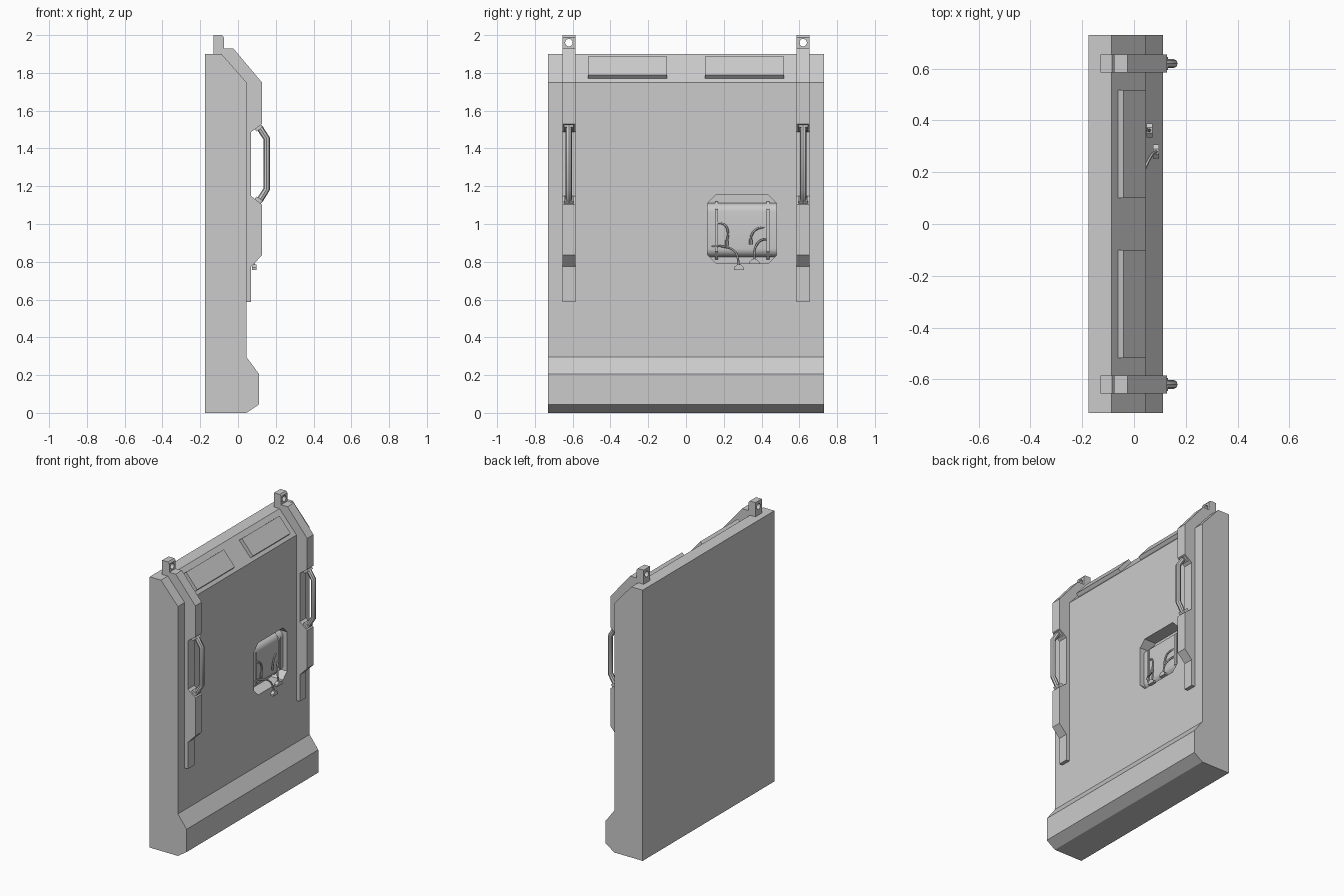
import bpy, bmesh, math
from mathutils import Vector, Matrix

if "Cube" in bpy.data.objects:
    bpy.data.objects.remove(bpy.data.objects["Cube"])


def finish(bm, name):
    bmesh.ops.recalc_face_normals(bm, faces=bm.faces)
    me = bpy.data.meshes.new(name)
    bm.to_mesh(me)
    bm.free()
    ob = bpy.data.objects.new(name, me)
    bpy.context.collection.objects.link(ob)
    return ob


def activate(ob):
    bpy.ops.object.select_all(action='DESELECT')
    ob.select_set(True)
    bpy.context.view_layer.objects.active = ob


def prism(name, pts, a, b, axis='Y'):
    """Extrude an (x,z) profile along y, or a (y,z) profile along x."""
    bm = bmesh.new()
    put = (lambda p: (p[0], a, p[1])) if axis == 'Y' else (lambda p: (a, p[0], p[1]))
    face = bm.faces.new([bm.verts.new(put(p)) for p in pts])
    res = bmesh.ops.extrude_face_region(bm, geom=[face])
    move = Vector((0, b - a, 0)) if axis == 'Y' else Vector((b - a, 0, 0))
    bmesh.ops.translate(bm, vec=move, verts=[v for v in res['geom'] if isinstance(v, bmesh.types.BMVert)])
    return finish(bm, name)


def cut(ob, cutter):
    mod = ob.modifiers.new("cut", 'BOOLEAN')
    mod.operation, mod.solver, mod.object = 'DIFFERENCE', 'EXACT', cutter
    activate(ob)
    bpy.ops.object.modifier_apply(modifier=mod.name)
    bpy.data.objects.remove(cutter)


def cylinder(name, r, depth, matrix, sides=16, r2=None):
    bm = bmesh.new()
    bmesh.ops.create_cone(bm, cap_ends=True, segments=sides, radius1=r,
                          radius2=r if r2 is None else r2, depth=depth, matrix=matrix)
    return finish(bm, name)


def box(name, c, size, rot=0):
    bm = bmesh.new()
    m = Matrix.Translation(c) @ Matrix.Rotation(rot, 4, 'Y') @ Matrix.Diagonal((*size, 1))
    bmesh.ops.create_cube(bm, size=1, matrix=m)
    return finish(bm, name)


def tube(name, pts, r, smooth=True, res=2):
    cu = bpy.data.curves.new(name, 'CURVE')
    cu.dimensions, cu.bevel_depth, cu.bevel_resolution = '3D', r, res
    cu.use_fill_caps, cu.resolution_u = True, 8
    sp = cu.splines.new('BEZIER' if smooth else 'POLY')
    if smooth:
        sp.bezier_points.add(len(pts) - 1)
        for bp, p in zip(sp.bezier_points, pts):
            bp.co = p
            bp.handle_left_type = bp.handle_right_type = 'AUTO'
    else:
        sp.points.add(len(pts) - 1)
        for q, p in zip(sp.points, pts):
            q.co = (*p, 1)
    ob = bpy.data.objects.new(name, cu)
    bpy.context.collection.objects.link(ob)
    activate(ob)
    bpy.ops.object.convert(target='MESH')
    bpy.ops.object.shade_smooth_by_angle(angle=math.radians(40))
    return ob


# Main slab with sloped top and a thick foot
slab = prism("panel_slab", [(-0.175, 0), (0.045, 0), (0.112, 0.045), (0.112, 0.205), (0.045, 0.295),
                            (0.045, 1.75), (-0.087, 1.9), (-0.175, 1.9)], -0.73, 0.73)

# Octagonal recess in the slab face
y0, y1, z0, z1, c = 0.115, 0.48, 0.79, 1.155, 0.045
octagon = [(y0 + c, z0), (y1 - c, z0), (y1, z0 + c), (y1, z1 - c),
           (y1 - c, z1), (y0 + c, z1), (y0, z1 - c), (y0, z0 + c)]
cut(slab, prism("recess_cutter", octagon, -0.045, 0.1, 'X'))

# Raised plates on the sloped top
for i, s in enumerate((-1, 1)):
    prism(f"slope_plate_{i}", [(-0.065, 1.868), (-0.04, 1.888), (0.046, 1.788), (0.025, 1.766)],
          s * 0.1, s * 0.518)

# Side rails with lifting lugs and grab handles
rail = [(-0.13, 1.88), (-0.13, 2.0), (-0.085, 2.0), (-0.075, 1.988), (-0.075, 1.93), (-0.025, 1.93),
        (0.128, 1.748), (0.128, 1.53), (0.07, 1.487), (0.07, 1.148), (0.128, 1.102), (0.128, 0.835),
        (0.07, 0.775), (0.07, 0.588), (0.035, 0.588), (0.035, 1.735), (-0.1, 1.88)]
for i, s in enumerate((-1, 1)):
    y = s * 0.62
    ob = prism(f"side_rail_{i}", rail, y - 0.035, y + 0.035)
    cut(ob, cylinder("lug_hole_cutter", 0.02, 0.3,
                     Matrix.Translation((-0.1, y, 1.96)) @ Matrix.Rotation(math.pi / 2, 4, 'Y')))
    tube(f"grab_handle_{i}", [(0.095, y, 1.525), (0.118, y, 1.505), (0.152, y, 1.452),
                              (0.152, y, 1.185), (0.118, y, 1.13), (0.095, y, 1.108)], 0.0175, False)
    for j, (z, r) in enumerate(((1.51, 0.93), (1.126, -0.93))):
        box(f"handle_base_{i}_{j}", (0.108, y, z), (0.022, 0.05, 0.04), r)

# Rounded tank inside the recess, with two straps
tank = box("recess_tank", (-0.02, 0.2975, 0.968), (0.07, 0.365, 0.285))
bm = bmesh.new()
bm.from_mesh(tank.data)
edges = [e for e in bm.edges if all(v.co.x > 0 for v in e.verts)
         and abs(e.verts[0].co.y - e.verts[1].co.y) > 0.1]
bmesh.ops.bevel(bm, geom=edges, offset=0.045, segments=6, profile=0.5, affect='EDGES')
bm.to_mesh(tank.data)
bm.free()
activate(tank)
bpy.ops.object.shade_smooth_by_angle(angle=math.radians(40))
for i, y in enumerate((0.162, 0.433)):
    prism(f"tank_strap_{i}", [(-0.046, 0.812), (-0.02, 0.812), (0.023, 0.855), (0.023, 1.078),
                              (-0.02, 1.12), (-0.046, 1.12)], y - 0.008, y + 0.008)

# Loose cables
cables = [
    [(0.01, 0.165, 1.008), (0.025, 0.205, 0.995), (0.03, 0.222, 0.955), (0.03, 0.215, 0.905)],
    [(0.01, 0.135, 0.88), (0.035, 0.2, 0.88), (0.065, 0.262, 0.85), (0.085, 0.28, 0.785)],
    [(0.01, 0.415, 0.985), (0.025, 0.37, 0.97), (0.03, 0.347, 0.94), (0.03, 0.342, 0.91)],
    [(0.01, 0.44, 0.92), (0.03, 0.395, 0.912), (0.05, 0.365, 0.87), (0.06, 0.362, 0.815)],
]
for i, pts in enumerate(cables):
    tube(f"cable_{i}", pts, 0.006, True, 1)
    x, y, z = pts[-1]
    if i % 2:
        # Wide plugs on the hanging cables
        prism(f"plug_{i}", [(y - 0.027, z - 0.028), (y + 0.027, z - 0.028), (y + 0.027, z - 0.016),
                            (y + 0.01, z), (y - 0.01, z), (y - 0.027, z - 0.016)], x - 0.012, x + 0.012, 'X')
    else:
        cylinder(f"cable_end_{i}", 0.009, 0.025, Matrix.Translation((x, y, z - 0.005)), 8)
